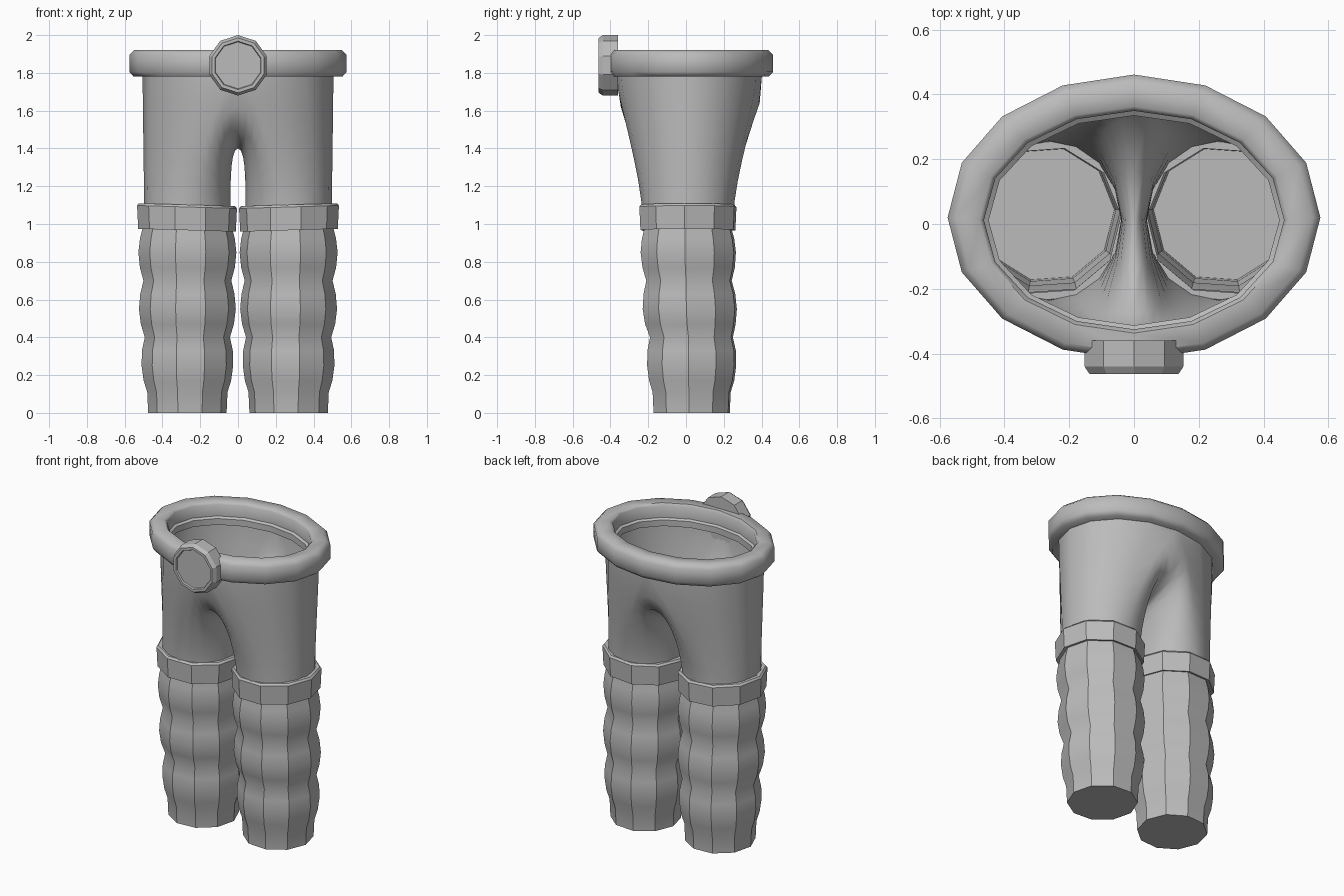
import bpy, math
from mathutils import Vector

if "Cube" in bpy.data.objects:
    bpy.data.objects.remove(bpy.data.objects["Cube"])

grey = bpy.data.materials.new("plain_grey")
grey.diffuse_color = (0.5, 0.5, 0.5, 1)
grey.use_nodes = True
grey.node_tree.nodes["Principled BSDF"].inputs["Base Color"].default_value = grey.diffuse_color


def add_part(name, verts, faces, angle=35, mirror=False):
    mesh = bpy.data.meshes.new(name)
    mesh.from_pydata([tuple(v) for v in verts], [], faces)
    mesh.materials.append(grey)
    ob = bpy.data.objects.new(name, mesh)
    bpy.context.collection.objects.link(ob)
    bpy.ops.object.select_all(action='DESELECT')
    ob.select_set(True)
    bpy.context.view_layer.objects.active = ob
    bpy.ops.object.mode_set(mode='EDIT')
    bpy.ops.mesh.select_all(action='SELECT')
    bpy.ops.mesh.normals_make_consistent(inside=False)
    bpy.ops.object.mode_set(mode='OBJECT')
    if mirror:
        m = ob.modifiers.new("mirror", 'MIRROR')
        m.merge_threshold = 0.002
        bpy.ops.object.modifier_apply(modifier=m.name)
    bpy.ops.object.shade_smooth_by_angle(angle=math.radians(angle))
    return ob


def loft(rings, closed=False, cap_first=False, cap_last=False):
    """Skin a list of equal-sized rings."""
    n = len(rings[0])
    verts = [v for r in rings for v in r]
    k = len(rings)
    faces = []
    for j in range(k if closed else k - 1):
        a, b = j * n, (j + 1) % k * n
        faces += [(a + i, a + (i + 1) % n, b + (i + 1) % n, b + i) for i in range(n)]
    if cap_first:
        faces.append(tuple(range(n)))
    if cap_last:
        faces.append(tuple(range((k - 1) * n, k * n)))
    return verts, faces


def ellipse(cx, cy, z, rx, ry, n, turn=0.0):
    return [Vector((cx + rx * math.cos(turn + math.tau * i / n),
                    cy + ry * math.sin(turn + math.tau * i / n), z)) for i in range(n)]


# Bellows legs: z, radius, centre y
LEG = [(0, .208, .03), (.11, .213, .03), (.17, .232, .03), (.25, .243, .03),
       (.33, .241, .03), (.4, .226, .029), (.47, .247, .023), (.55, .257, .02),
       (.63, .25, .018), (.7, .233, .016), (.77, .252, .014), (.85, .26, .012),
       (.92, .252, .011), (.98, .237, .01), (1.04, .232, .01)]
TURN = math.radians(176)
rings = [ellipse(.268, cy, z, r, r, 10, TURN) for z, r, cy in LEG]
add_part("bellows_legs", *loft(rings, cap_first=True), angle=32, mirror=True)

# Knee bands, slightly lower on the inner side
BAND = [(.23, .975), (.259, .967), (.265, 1.09), (.255, 1.102), (.23, 1.102)]
rings = [[Vector((v.x, v.y, v.z + (v.x - .268) * .03)) for v in ellipse(.27, .01, z, r, r, 10, TURN)]
         for r, z in BAND]
add_part("knee_bands", *loft(rings, closed=True), angle=30, mirror=True)

# Hips: each leg opening flows into half the waist and a centre seam
N = 16
SEAM = [(.39, 1.64), (.33, 1.53), (.16, 1.435), (.02, 1.4), (-.13, 1.435), (-.28, 1.51), (-.345, 1.62)]
target, tangent = [], []
for i in range(9):
    a = -math.pi / 2 + math.pi * i / 8
    target.append(Vector((.505 * math.cos(a) if 0 < i < 8 else 0, .015 + .388 * math.sin(a), 1.8)))
    tangent.append(Vector((0, 0, .5)) if 0 < i < 8 else Vector((-.3, 0, .3)))
for y, z in SEAM:
    target.append(Vector((0, y, z)))
    tangent.append(Vector((-.13 - abs(y) * .8, 0, 0)))
start = ellipse(.268, .01, 1.02, .229, .24, N, -math.pi / 2)
rings = []
for j in range(9):
    t = j / 8
    h0, h1 = 2 * t**3 - 3 * t**2 + 1, t**3 - 2 * t**2 + t
    h2, h3 = -2 * t**3 + 3 * t**2, t**3 - t**2
    rings.append([h0 * p + h1 * Vector((0, 0, .9 * (q.z - p.z))) + h2 * q + h3 * d
                  for p, q, d in zip(start, target, tangent)])
add_part("hips", *loft(rings), angle=60, mirror=True)

# Waistband: position from inner to outer ellipse, height
BELT = [(0, 1.905), (.12, 1.92), (.78, 1.92), (1, 1.895), (1, 1.805), (.8, 1.78),
        (-.13, 1.78), (-.13, 1.82), (0, 1.83)]
rings = [ellipse(0, .012 + .008 * t, z, .463 + .112 * t, .337 + .104 * t, 16) for t, z in BELT]
add_part("waistband", *loft(rings, closed=True), angle=50)

# Round buckle with a recessed face
BUCKLE = [(.16, -.36), (.16, -.44), (.145, -.462), (.128, -.462), (.124, -.452)]
rings = [[Vector((v.x, y, v.y)) for v in ellipse(0, 1.84, 0, r, r, 10, math.pi / 2)]
         for r, y in BUCKLE]
add_part("buckle", *loft(rings, cap_first=True, cap_last=True), angle=30)
